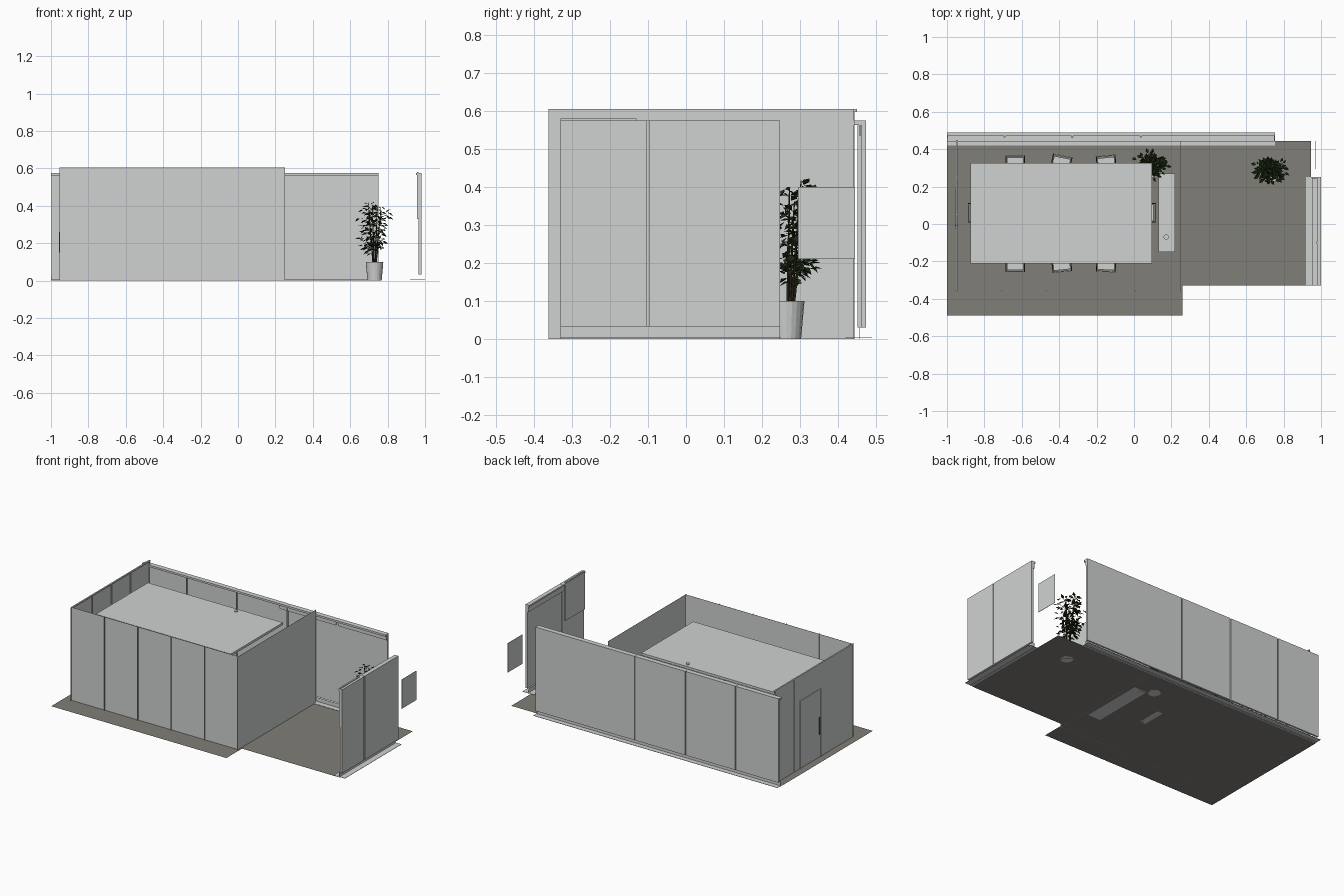
import bpy, bmesh, math, random
from mathutils import Vector, Matrix

old = bpy.data.objects.get("Cube")
if old:
    bpy.data.objects.remove(old, do_unlink=True)


def material(name, r, g, b):
    m = bpy.data.materials.new(name)
    m.use_nodes = True
    m.diffuse_color = (r, g, b, 1)
    m.node_tree.nodes["Principled BSDF"].inputs["Base Color"].default_value = (r, g, b, 1)
    return m


GREY = material("light grey", 0.63, 0.645, 0.64)
FLOOR = material("taupe floor", 0.22, 0.21, 0.185)
LEAF = material("dark leaf green", 0.016, 0.033, 0.009)
STEM = material("dark stem brown", 0.035, 0.03, 0.015)
DARK = material("dark frame grey", 0.06, 0.06, 0.06)


def finish(name, bm, *mats):
    mesh = bpy.data.meshes.new(name)
    bm.to_mesh(mesh)
    bm.free()
    for m in mats:
        mesh.materials.append(m)
    ob = bpy.data.objects.new(name, mesh)
    bpy.context.scene.collection.objects.link(ob)
    return ob


def add_box(bm, x0, x1, y0, y1, z0, z1, mat=0):
    place = Matrix.Translation(((x0 + x1) / 2, (y0 + y1) / 2, (z0 + z1) / 2))
    size = Matrix.Diagonal((x1 - x0, y1 - y0, z1 - z0, 1))
    verts = bmesh.ops.create_cube(bm, size=1, matrix=place @ size)["verts"]
    for f in {f for v in verts for f in v.link_faces}:
        f.material_index = mat


def box(name, *dims, mat=GREY):
    bm = bmesh.new()
    add_box(bm, *dims)
    return finish(name, bm, mat)


# Floor with a stepped corner
bm = bmesh.new()
outline = [(-1, -.49), (.26, -.49), (.26, -.33), (.945, -.33), (.945, .445), (-1, .445)]
bm.faces.new([bm.verts.new((x, y, 0)) for x, y in outline])
finish("floor", bm, FLOOR)

# Front partition: thin panels with upright fins at the joints
TOP = .605
box("front_partition", -.95, .25, -.354, -.353, 0, TOP)
for i in range(6):
    x = -.95 + .24 * i
    box(f"front_fin_{i}", x - .001, x + .001, -.362, -.352, 0, TOP)

# Inner side partition
box("inner_partition", .249, .25, -.354, .443, 0, TOP)

# Door partition, its fins and door
box("door_partition", -.951, -.949, -.354, .443, 0, TOP)
for i, y in enumerate((-.354, -.15, .05, .247, .443)):
    box(f"door_partition_fin_{i}", -.954, -.942, y - .001, y + .001, .44 if i == 2 else 0, TOP)
for y in (-.025, .186):
    box("door_frame_side", -.955, -.945, y - .003, y + .003, 0, .44)
box("door_frame_head", -.955, -.945, -.028, .189, .435, .441)
box("door_handle", -.958, -.942, -.012, -.006, .15, .26, mat=DARK)
box("door_partition_top_rail", -.953, -.944, -.354, .45, .597, TOP)

# Back wall panels with recessed joints
joints = [-1, -.69, -.33, .035, .75]
for i, (a, b) in enumerate(zip(joints, joints[1:])):
    box(f"back_panel_{i}", a + .004, b - (.004 if i < 3 else 0), .462, .474, .03, .575)
for x in joints[1:-1]:
    box("back_joint", x - .004, x + .004, .464, .468, .03, .575)
    box("back_mullion", x - .002, x + .002, .452, .464, .03, .575)
box("back_top_rail", -1, .75, .442, .462, .563, .575)
box("back_valance_short", -.02, .385, .455, .461, .535, .575)
box("back_valance_long", .4, .75, .455, .461, .535, .575)
box("back_skirting", -1, .75, .455, .457, 0, .03)
box("back_floor_track", -1, .755, .42, .49, .003, .005)

# Side wall panels, track and trims
for i, (a, b) in enumerate(((-.33, -.104), (-.096, .247))):
    box(f"side_panel_{i}", .966, .98, a, b, .032, .575)
box("side_joint", .969, .975, -.104, -.096, .032, .575)
box("side_top_rail", .953, .967, -.33, .247, .565, .575)
box("side_valance", .958, .965, -.12, .247, .53, .572)
box("side_board", .956, .965, -.33, -.13, .33, .58)
box("side_skirting", .959, .961, -.33, .247, 0, .032)
box("side_floor_track", .92, 1, -.33, .25, .003, .005)
box("hanging_sign", .969, .971, .295, .445, .21, .4)

# Suspended ceiling board with a small sprinkler ring
box("ceiling_board", -.875, .095, -.21, .325, .51, .525)
bm = bmesh.new()
bmesh.ops.create_cone(bm, cap_ends=True, segments=16, radius1=.011, radius2=.011, depth=.008,
                      matrix=Matrix.Translation((-.22, .295, .528)))
finish("ceiling_sprinkler", bm, GREY)

# Meeting table
bm = bmesh.new()
add_box(bm, -.8, .02, -.1, .22, .14, .15)
for x in (-.7, -.08):
    add_box(bm, x - .02, x + .02, -.02, .14, 0, .14)
finish("meeting_table", bm, GREY)


# Chairs, built facing +y and turned to the table
def chair(name, x, y, turn):
    bm = bmesh.new()
    add_box(bm, -.045, .045, -.01, .08, .085, .093)
    add_box(bm, -.045, .045, -.022, -.016, .12, .19)
    for s in (-.05, .05):
        add_box(bm, s - .003, s + .003, -.022, -.016, 0, .185, 1)
        add_box(bm, s - .003, s + .003, .07, .076, 0, .13, 1)
        add_box(bm, s - .003, s + .003, -.02, .076, .125, .13, 1)
    ob = finish(name, bm, GREY, DARK)
    ob.location = (x, y, 0)
    ob.rotation_euler.z = turn


for i, (x, turn) in enumerate(((-.635, 0), (-.385, .1), (-.15, -.05))):
    chair(f"front_chair_{i}", x, -.235, turn)
    chair(f"back_chair_{i}", x, .345, math.pi - turn * 2)
chair("left_end_chair", -.865, .06, -math.pi / 2)
chair("right_end_chair", .095, .06, math.pi / 2)

# Sideboard with a tablet and a bowl
box("sideboard", .13, .22, -.15, .27, 0, .15)
tablet = box("tablet", -.02, .02, -.055, .055, 0, .004)
tablet.location = (.175, .165, .15)
tablet.rotation_euler.z = .2
bm = bmesh.new()
bmesh.ops.create_cone(bm, cap_ends=True, segments=16, radius1=.01, radius2=.014, depth=.02,
                      matrix=Matrix.Translation((.172, -.07, .16)))
finish("bowl", bm, GREY)


# Potted plants
def tube(bm, a, b, r0, r1):
    turn = (b - a).to_track_quat('Z', 'Y').to_matrix().to_4x4()
    bmesh.ops.create_cone(bm, cap_ends=True, segments=6, radius1=r0, radius2=r1,
                          depth=(b - a).length, matrix=Matrix.Translation((a + b) / 2) @ turn)


def plant(name, x, y, seed):
    rng = random.Random(seed)
    # Tapered pot with a sunken top
    bm = bmesh.new()
    bmesh.ops.create_cone(bm, cap_ends=True, segments=20, radius1=.038, radius2=.047, depth=.1,
                          matrix=Matrix.Translation((0, 0, .05)))
    lid = max(bm.faces, key=lambda f: f.calc_center_median().z)
    bmesh.ops.inset_individual(bm, faces=[lid], thickness=.005)
    bmesh.ops.translate(bm, verts=lid.verts, vec=(0, 0, -.012))
    pot = finish(name + "_pot", bm, GREY)
    pot.location = (x, y - .03, 0)

    stems, leaves = bmesh.new(), bmesh.new()
    for k in range(5):
        ang = k * 2.4 + rng.random()
        tip = Vector((.035 * math.cos(ang), .025 * math.sin(ang), .34 + .09 * rng.random()))
        foot = Vector((.008 * math.cos(ang), .008 * math.sin(ang) - .02, .085))
        tube(stems, foot, tip, .004, .0015)
        for j in range(46):
            # Leaf anchor spread around the stem, widest in the middle
            t = .22 + .8 * rng.random()
            base = foot.lerp(tip, t)
            a = rng.random() * math.tau
            out = Vector((math.cos(a), math.sin(a), rng.uniform(-.5, .5))).normalized()
            reach = .06 * rng.random() * math.sin(min(t, 1) * 2.6)
            p = base + out * reach
            if j % 4 == 0 and reach > .015:
                tube(stems, base, p, .0012, .0008)
            length = rng.uniform(.022, .036)
            d = (out + Vector((0, 0, rng.uniform(-.9, .5)))).normalized()
            side = d.cross(Vector((rng.uniform(-.6, .6), rng.uniform(-.6, .6), 1))).normalized()
            fold = side.cross(d) * length * .12
            ring = [p, p + d * length * .45 + side * length * .3 + fold, p + d * length,
                    p + d * length * .45 - side * length * .3 + fold]
            v = [leaves.verts.new(q) for q in ring]
            leaves.faces.new((v[0], v[1], v[2]))
            leaves.faces.new((v[0], v[2], v[3]))
    for ob in (finish(name + "_stems", stems, STEM), finish(name + "_leaves", leaves, LEAF)):
        ob.location = (x, y, 0)


plant("outer_plant", .73, .295, 3)
plant("inner_plant", .09, .32, 8)
